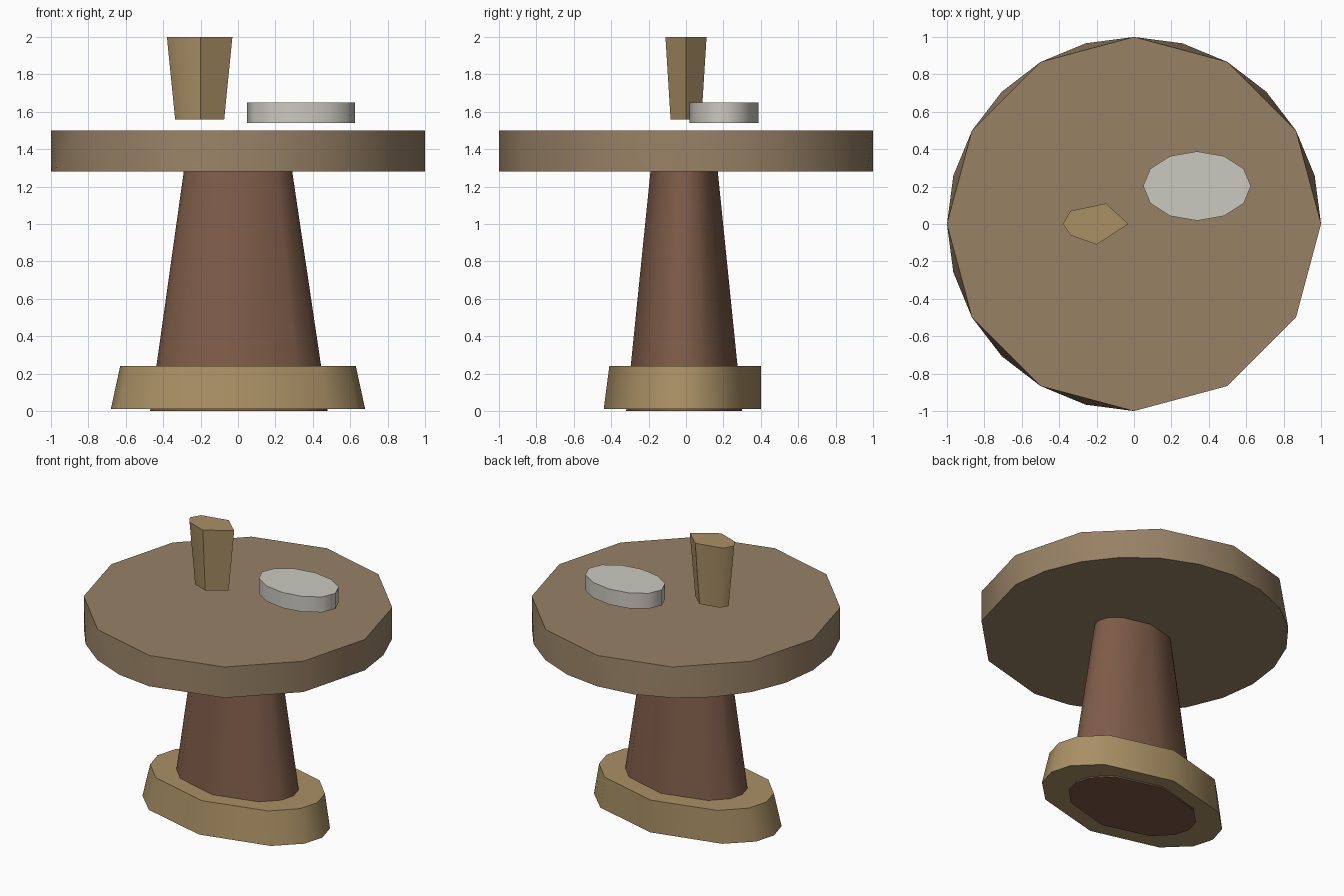
import bpy, bmesh, math

if "Cube" in bpy.data.objects:
    bpy.data.objects.remove(bpy.data.objects["Cube"])


def ring(angles, z, rx, ry, cx=0.0, cy=0.0):
    """Elliptical ring as (angle, point) pairs."""
    return [(a, (cx + rx * math.cos(math.radians(a)),
                 cy + ry * math.sin(math.radians(a)), z)) for a in sorted(angles)]


def solid(name, low, high, color):
    """Closed solid between two rings that both start at angle 0."""
    bm = bmesh.new()
    lv = [bm.verts.new(p) for _, p in low]
    hv = [bm.verts.new(p) for _, p in high]
    la = [a for a, _ in low] + [360]
    ha = [a for a, _ in high] + [360]
    bm.faces.new(lv[::-1])
    bm.faces.new(hv)
    i = j = 0
    while i < len(lv) or j < len(hv):
        a = la[i + 1] if i < len(lv) else 999
        b = ha[j + 1] if j < len(hv) else 999
        l0, h0 = lv[i % len(lv)], hv[j % len(hv)]
        l1, h1 = lv[(i + 1) % len(lv)], hv[(j + 1) % len(hv)]
        if a == b:
            bm.faces.new((l0, l1, h1, h0))
            i, j = i + 1, j + 1
        elif a < b:
            bm.faces.new((l0, l1, h0))
            i += 1
        else:
            bm.faces.new((l0, h1, h0))
            j += 1
    bmesh.ops.recalc_face_normals(bm, faces=bm.faces)
    me = bpy.data.meshes.new(name)
    bm.to_mesh(me)
    bm.free()
    ob = bpy.data.objects.new(name, me)
    bpy.context.collection.objects.link(ob)
    mat = bpy.data.materials.new(name + "_colour")
    mat.diffuse_color = (*color, 1)
    mat.use_nodes = True
    mat.node_tree.nodes["Principled BSDF"].inputs["Base Color"].default_value = mat.diffuse_color
    me.materials.append(mat)
    bpy.ops.object.select_all(action='DESELECT')
    ob.select_set(True)
    bpy.context.view_layer.objects.active = ob
    bpy.ops.object.shade_smooth_by_angle(angle=math.radians(50))
    return ob


twelve = list(range(0, 360, 30))
oval = [a + h for h in (0, 180) for a in (0, 20, 45, 90, 135, 160)]
tan = (0.40, 0.28, 0.13)

# Round table top: 12 sides above, finer rim below except in one quarter
rim = [a for a in range(0, 360, 15) if a < 270 or a % 30 == 0]
solid("table_top", ring(rim, 1.28, 1, 1), ring(twelve, 1.5, 1, 1), (0.31, 0.22, 0.13))

# Tapered oval column, running down through the foot
solid("column", ring(oval, 0, 0.475, 0.31, 0.005, -0.01),
      ring(oval, 1.28, 0.29, 0.18, 0, -0.01), (0.21, 0.107, 0.065))

# Oval foot
solid("foot", ring(oval, 0.01, 0.68, 0.42, 0, -0.02),
      ring(oval, 0.24, 0.63, 0.405, 0, -0.005), tan)

# Oval plate floating just above the top
solid("plate", ring(twelve, 1.54, 0.288, 0.185, 0.337, 0.203),
      ring(twelve, 1.65, 0.288, 0.185, 0.337, 0.203), (0.6, 0.59, 0.53))

# Six-sided cup, widening upward
outline = [(-0.03, 0), (-0.15, 0.11), (-0.34, 0.07), (-0.38, 0), (-0.34, -0.06), (-0.2, -0.11)]
cup = lambda s, z: [(k * 60, (-0.205 + (x + 0.205) * s, y * s, z))
                    for k, (x, y) in enumerate(outline)]
solid("cup", cup(0.75, 1.56), cup(1, 2.0), tan)
